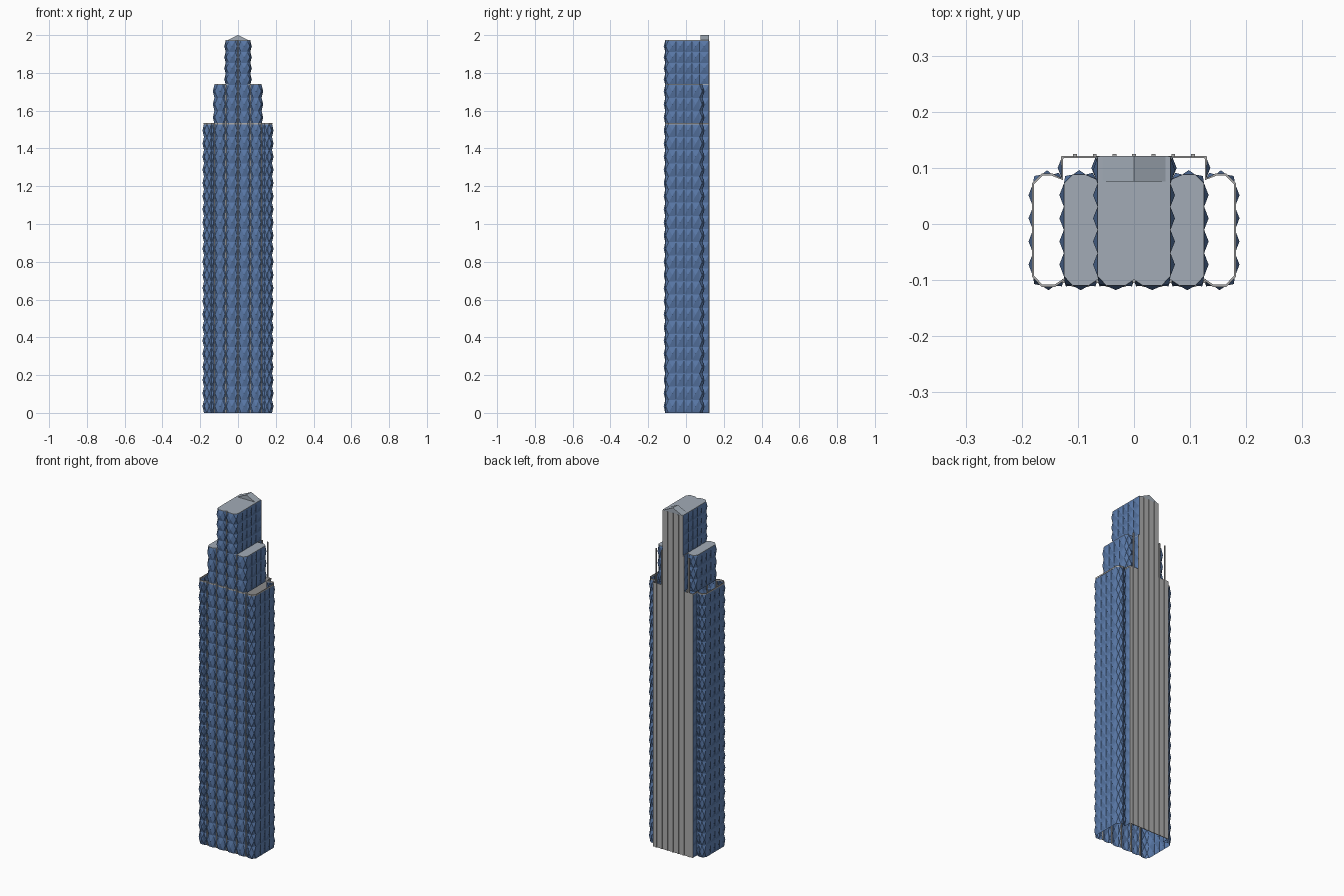
import bpy
import bmesh
from mathutils import Vector

if "Cube" in bpy.data.objects:
    bpy.data.objects.remove(bpy.data.objects["Cube"])


def material(name, rgb):
    m = bpy.data.materials.new(name)
    m.use_nodes = True
    m.diffuse_color = (*rgb, 1)
    m.node_tree.nodes["Principled BSDF"].inputs["Base Color"].default_value = (*rgb, 1)
    return m


GLASS = material("blue_glass", (0.10, 0.19, 0.39))
ROOF = material("roof_grey", (0.36, 0.41, 0.47))
CONCRETE = material("concrete_grey", (0.42, 0.42, 0.42))

BACK, SIDE_BACK, SIDE_FRONT = 0.12, 0.072, -0.093
SEAMS = [0, 0.065, 0.125, 0.18]     # x of the grooves between bays
TIER_TOPS = [1.53, 1.737, 1.97]     # outer, middle and inner bays


def finish(name, bm, mat):
    me = bpy.data.meshes.new(name)
    bm.to_mesh(me)
    bm.free()
    me.materials.append(mat)
    ob = bpy.data.objects.new(name, me)
    bpy.context.collection.objects.link(ob)
    return ob


def box(name, lo, hi, mat):
    bm = bmesh.new()
    bmesh.ops.create_cube(bm, size=1)
    for v in bm.verts:
        v.co = [l + (c + 0.5) * (h - l) for c, l, h in zip(v.co, lo, hi)]
    return finish(name, bm, mat)


def plan(bays):
    """Wall line around a tier, from the back left corner to the back right."""
    outer = SEAMS[bays]
    if bays == 1:
        pts = [(outer, BACK)]
    else:
        inner = SEAMS[bays - 1] + 0.003
        pts = [(inner, BACK), (inner, 0.08), (inner + 0.018, 0.088), (outer - 0.016, 0.088)]
    # straight side panels
    for i in range(5):
        pts.append((outer, SIDE_BACK + (SIDE_FRONT - SIDE_BACK) * i / 4))
    # rounded front bays
    for b in range(bays, 0, -1):
        left, right = SEAMS[b], SEAMS[b - 1]
        pts += [(left - 0.016, -0.11), (right + 0.016, -0.11), (right, -0.099)]
    mirrored = [(-x, y) for x, y in reversed(pts[:-1])]
    return pts + mirrored


def faceted_wall(name, path, z0, z1, rows):
    """Grid of panels, each raised to a low four-sided point."""
    bm = bmesh.new()
    h = (z1 - z0) / rows
    grid = [[bm.verts.new((x, y, z0 + r * h)) for x, y in path] for r in range(rows + 1)]
    for low, high in zip(grid, grid[1:]):
        for i in range(len(path) - 1):
            quad = [low[i + 1], low[i], high[i], high[i + 1]]
            d = (low[i + 1].co - low[i].co).normalized()
            centre = sum((v.co for v in quad), Vector()) / 4
            tip = bm.verts.new(centre + Vector((-d.y, d.x, 0)) * 0.008)
            for k in range(4):
                bm.faces.new((quad[k], quad[(k + 1) % 4], tip))
    finish(name, bm, GLASS)


def slab(name, path, z0, z1):
    bm = bmesh.new()
    base = bm.faces.new([bm.verts.new((x, y, z0)) for x, y in path])
    top = bmesh.ops.extrude_face_region(bm, geom=[base])["geom"]
    bmesh.ops.translate(bm, vec=(0, 0, z1 - z0),
                        verts=[v for v in top if isinstance(v, bmesh.types.BMVert)])
    bmesh.ops.recalc_face_normals(bm, faces=bm.faces)
    finish(name, bm, ROOF)


# Glass tiers
faceted_wall("lower_glass", plan(3), 0, TIER_TOPS[0], 22)
faceted_wall("middle_glass", plan(2), TIER_TOPS[0], TIER_TOPS[1], 3)
faceted_wall("upper_glass", plan(1), TIER_TOPS[1], TIER_TOPS[2], 4)

# Roofs of the two upper tiers
slab("middle_roof", plan(2), TIER_TOPS[1] - 0.005, TIER_TOPS[1] + 0.003)
slab("upper_roof", plan(1), TIER_TOPS[2] - 0.005, TIER_TOPS[2] + 0.003)

# Thin rim around the open lower tier
rim = bmesh.new()
path = plan(3)
rings = [[rim.verts.new((x, y, z)) for x, y in path]
         for z in (TIER_TOPS[0] - 0.004, TIER_TOPS[0] + 0.004)]
for i in range(len(path) - 1):
    rim.faces.new((rings[0][i + 1], rings[0][i], rings[1][i], rings[1][i + 1]))
rim_object = finish("lower_rim", rim, CONCRETE)
solid = rim_object.modifiers.new("thickness", "SOLIDIFY")
solid.thickness = 0.004
solid.offset = 0

# Plain rear walls
lower_half, upper_half = SEAMS[2] + 0.004, SEAMS[1]
box("lower_back_wall", (-lower_half, BACK - 0.002, 0),
    (lower_half, BACK + 0.001, TIER_TOPS[0] + 0.004), CONCRETE)
box("upper_back_wall", (-upper_half, BACK - 0.002, TIER_TOPS[0]),
    (upper_half, BACK + 0.001, TIER_TOPS[2]), CONCRETE)

# Rear ribs, the outer ones ending with the middle tier
for i in range(-3, 4):
    x = i * 0.035
    top = TIER_TOPS[2] if abs(i) < 2 else TIER_TOPS[1]
    box("back_rib", (x - 0.0035, BACK - 0.001, 0), (x + 0.0035, BACK + 0.005, top), CONCRETE)

# Light mullions in the grooves of the front
for i, seam in enumerate(SEAMS[:3]):
    for x in {seam, -seam}:
        top = TIER_TOPS[2 - i]
        box("front_mullion", (x - 0.003, -0.105, 0), (x + 0.003, -0.098, top), CONCRETE)

# Gabled crown at the rear of the top
gable = bmesh.new()
ends = [[gable.verts.new((x, y, z)) for x, z in ((-0.062, 1.97), (0.062, 1.97), (0, 2.0))]
        for y in (0.076, BACK + 0.001)]
gable.faces.new(ends[0])
gable.faces.new(ends[1][::-1])
for k in range(3):
    n = (k + 1) % 3
    gable.faces.new((ends[0][n], ends[0][k], ends[1][k], ends[1][n]))
bmesh.ops.recalc_face_normals(gable, faces=gable.faces)
finish("crown_gable", gable, ROOF)
